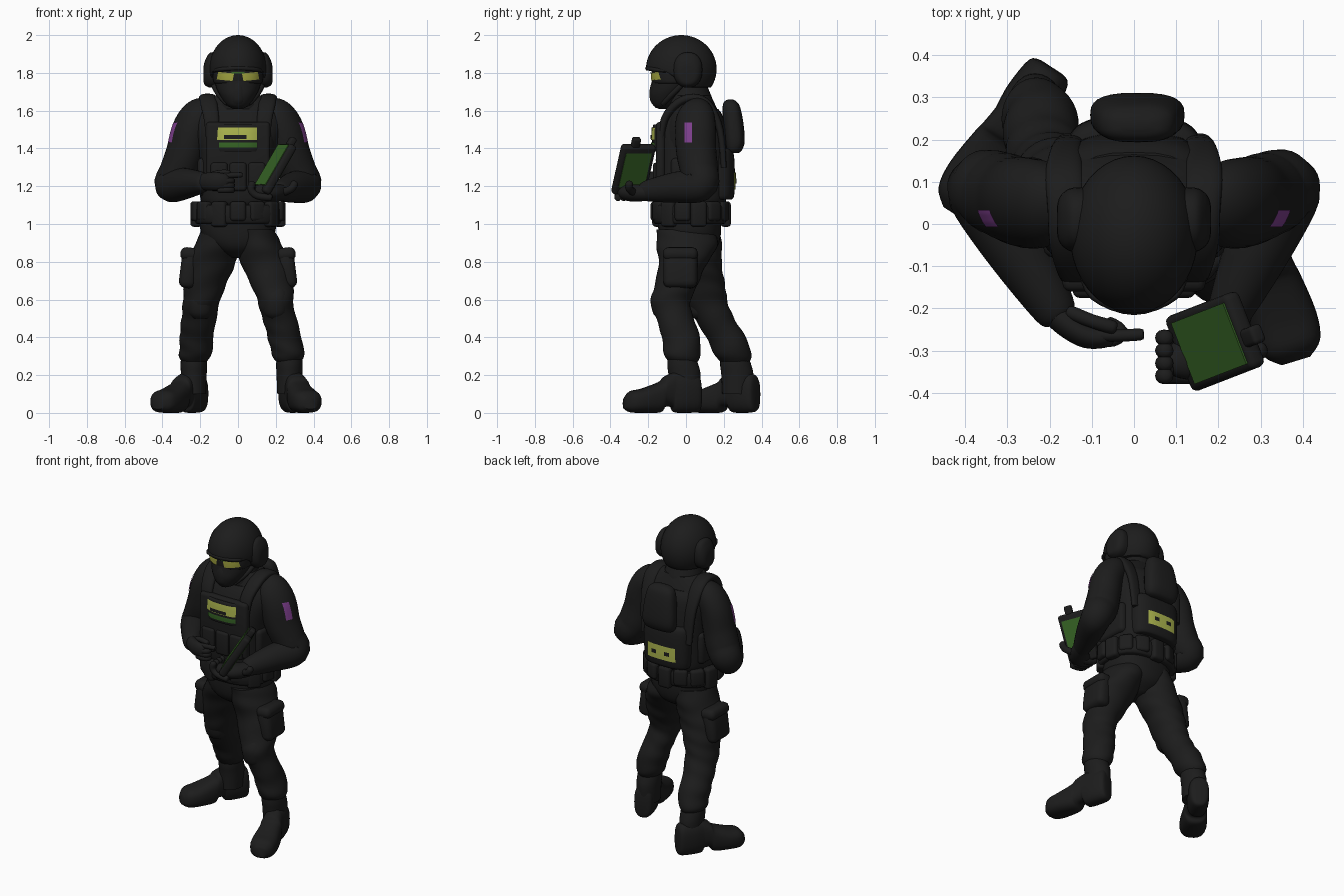
import bpy, bmesh, math
from mathutils import Vector, Matrix
from mathutils.bvhtree import BVHTree


def material(name, rgb):
    m = bpy.data.materials.new(name)
    m.diffuse_color = (*rgb, 1)
    return m


BLACK = material("charcoal", (0.0118, 0.0118, 0.0118))
YELLOW = material("yellow_green", (0.43, 0.48, 0.08))
OLIVE = material("olive_lens", (0.36, 0.37, 0.05))
GREEN = material("screen_green", (0.038, 0.13, 0.019))
PURPLE = material("purple", (0.21, 0.05, 0.27))
X, Z = Vector((1, 0, 0)), Vector((0, 0, 1))


def finish(name, bm, mat, angle=50):
    bmesh.ops.recalc_face_normals(bm, faces=bm.faces)
    me = bpy.data.meshes.new(name)
    bm.to_mesh(me)
    bm.free()
    me.materials.append(mat)
    ob = bpy.data.objects.new(name, me)
    bpy.context.collection.objects.link(ob)
    bpy.ops.object.select_all(action='DESELECT')
    ob.select_set(True)
    bpy.context.view_layer.objects.active = ob
    bpy.ops.object.shade_smooth_by_angle(angle=math.radians(angle))
    return ob


def loft(name, rings, axis=None, ref=X, n=2.0, steps=4, sides=28, mat=BLACK, mtx=None, fold=0):
    """Smooth tube through rings (x, y, z, half_u, half_v); fold adds cloth ripples."""
    R = [Vector(r) for r in rings]
    P = [R[0]] + R + [R[-1]]
    pts = []
    for i in range(1, len(P) - 2):
        p0, p1, p2, p3 = P[i - 1:i + 3]
        for k in range(steps):
            t = k / steps
            pts.append(0.5 * (2 * p1 + (p2 - p0) * t + (2 * p0 - 5 * p1 + 4 * p2 - p3) * t * t
                              + (3 * p1 - p0 - 3 * p2 + p3) * t ** 3))
    pts.append(R[-1])
    bm = bmesh.new()
    loops = []
    for i, p in enumerate(pts):
        a, b = pts[max(i - 1, 0)], pts[min(i + 1, len(pts) - 1)]
        t = Vector(axis) if axis else Vector((b[0] - a[0], b[1] - a[1], b[2] - a[2]))
        t.normalize()
        r = Vector(ref)
        u = (r - t * r.dot(t)).normalized()
        v = t.cross(u)
        ring = []
        for k in range(sides):
            w = math.tau * k / sides
            c, s = math.cos(w), math.sin(w)
            f = fold * math.sin(p[2] * 55 + 2.6 * math.sin(w + p[2] * 7))
            cu = math.copysign(abs(c) ** (2 / n), c) * max(p[3] + f, 0.002)
            cv = math.copysign(abs(s) ** (2 / n), s) * max(p[4] + f, 0.002)
            ring.append(bm.verts.new(Vector((p[0], p[1], p[2])) + u * cu + v * cv))
        loops.append(ring)
    for a, b in zip(loops, loops[1:]):
        for k in range(sides):
            j = (k + 1) % sides
            bm.faces.new((a[k], a[j], b[j], b[k]))
    bm.faces.new(loops[0])
    bm.faces.new(loops[-1])
    if mtx:
        bm.transform(mtx)
    return finish(name, bm, mat)


def tube(name, pts, r, ref=X):
    """Round-ended tube of even radius, for fingers."""
    a, b = Vector(pts[0]), Vector(pts[-1])
    d0, d1 = (a - Vector(pts[1])).normalized(), (b - Vector(pts[-2])).normalized()
    rings = [(*(a + d0 * r * 0.6), r * 0.4, r * 0.4)] + [(*p, r, r) for p in pts]
    rings.append((*(b + d1 * r * 0.6), r * 0.4, r * 0.4))
    return loft(name, rings, ref=ref, sides=12, steps=3)


def box(name, loc, size, rot=None, bevel=0.02, mat=BLACK):
    bm = bmesh.new()
    bmesh.ops.create_cube(bm, size=1)
    bm.transform(Matrix.Diagonal((*size, 1)))
    if bevel:
        bmesh.ops.bevel(bm, geom=bm.edges[:], offset=bevel, segments=3, profile=0.5, affect='EDGES')
    bm.transform(Matrix.Translation(loc) @ (rot.to_4x4() if rot else Matrix()))
    return finish(name, bm, mat, 35)


def decal(name, target, origin, u, v, direction, mat, n=10, lift=0.005):
    """Thin patch laid on a curved part by ray casting."""
    me = target.data
    tree = BVHTree.FromPolygons([w.co for w in me.vertices], [p.vertices for p in me.polygons])
    d, o, u, v = Vector(direction).normalized(), Vector(origin), Vector(u), Vector(v)
    bm = bmesh.new()
    grid = {}
    for i in range(n + 1):
        for j in range(n + 1):
            hit = tree.ray_cast(o + u * (i / n - 0.5) + v * (j / n - 0.5), d)[0]
            if hit:
                grid[i, j] = bm.verts.new(hit - d * lift)
    for i in range(n):
        for j in range(n):
            q = [(i, j), (i + 1, j), (i + 1, j + 1), (i, j + 1)]
            if all(k in grid for k in q):
                bm.faces.new([grid[k] for k in q])
    ob = finish(name, bm, mat)
    if ob.data.polygons and ob.data.polygons[0].normal.dot(d) > 0:
        ob.data.flip_normals()


# Torso and pelvis
loft("torso", [(0, 0.02, 0.82, 0.03, 0.07), (0, 0.02, 0.87, 0.13, 0.14), (0, 0.02, 0.95, 0.195, 0.165),
               (0, 0.02, 1.08, 0.2, 0.165), (0, 0.03, 1.25, 0.19, 0.16), (0, 0.03, 1.42, 0.22, 0.17),
               (0, 0.04, 1.54, 0.245, 0.15), (0, 0.04, 1.62, 0.2, 0.12), (0, 0.03, 1.68, 0.13, 0.1)], axis=Z, n=2.4)
loft("vest", [(0, 0.03, 1.1, 0.18, 0.17), (0, 0.03, 1.14, 0.2, 0.185), (0, 0.03, 1.3, 0.2, 0.19),
              (0, 0.03, 1.45, 0.205, 0.185), (0, 0.04, 1.56, 0.19, 0.16), (0, 0.04, 1.61, 0.16, 0.13)], axis=Z, n=2.8)
loft("collar", [(0, 0.03, 1.6, 0.15, 0.12), (0, 0.02, 1.66, 0.12, 0.12), (0, 0.015, 1.7, 0.108, 0.11),
                (0, 0.0, 1.76, 0.095, 0.1)], axis=Z)
for s in (-1, 1):
    loft("shoulder_strap", [(s * 0.13, -0.135, 1.4, 0.035, 0.015), (s * 0.14, -0.115, 1.55, 0.04, 0.02),
                            (s * 0.155, -0.045, 1.64, 0.045, 0.022), (s * 0.16, 0.04, 1.668, 0.045, 0.022),
                            (s * 0.165, 0.12, 1.63, 0.045, 0.022), (s * 0.16, 0.18, 1.5, 0.035, 0.018),
                            (s * 0.15, 0.2, 1.3, 0.03, 0.015)], n=2.6)
    box("vest_side_pouch", (s * 0.185, 0.03, 1.25), (0.06, 0.22, 0.2), bevel=0.025)

# Chest pouch with its curved label plates
box("chest_plate", (0, -0.135, 1.36), (0.34, 0.05, 0.36))
pouch = loft("chest_pouch", [(0, -0.1, 1.385, 0.11, 0.06), (0, -0.1, 1.395, 0.125, 0.078), (0, -0.1, 1.515, 0.125, 0.076),
                             (0, -0.1, 1.525, 0.11, 0.06)], axis=Z, n=3, sides=48)
decal("chest_label", pouch, (-0.005, -0.5, 1.478), (0.212, 0, 0), (0, 0, 0.066), (0, 1, 0), YELLOW)
decal("chest_label_panel", pouch, (-0.015, -0.5, 1.46), (0.12, 0, 0), (0, 0, 0.02), (0, 1, 0), BLACK, lift=0.009)
decal("chest_strip", pouch, (0, -0.5, 1.418), (0.2, 0, 0), (0, 0, 0.028), (0, 1, 0), GREEN)
for x in (-0.1, 0, 0.1):
    box("magazine_pouch", (x, -0.15, 1.25), (0.09, 0.05, 0.15), bevel=0.015)

# Back pack, lower back panel and label
loft("backpack", [(0.008, 0.255, 1.375, 0.07, 0.02), (0.008, 0.255, 1.39, 0.1, 0.04), (0.008, 0.258, 1.44, 0.112, 0.053),
                  (0.008, 0.25, 1.54, 0.105, 0.053), (0.008, 0.24, 1.62, 0.09, 0.046), (0.008, 0.235, 1.65, 0.065, 0.03),
                  (0.008, 0.235, 1.66, 0.03, 0.01)], axis=Z, n=2.8)
panel = loft("back_panel", [(0, 0.17, 1.13, 0.13, 0.06), (0, 0.17, 1.15, 0.155, 0.085), (0, 0.17, 1.3, 0.16, 0.088),
                            (0, 0.17, 1.38, 0.155, 0.08), (0, 0.17, 1.4, 0.13, 0.06)], axis=Z, n=2.8, sides=48)
decal("back_label", panel, (0, 1, 1.228), (0.2, 0, 0), (0, 0, 0.09), (0, -1, 0), YELLOW)
for x in (-0.045, 0.045):
    decal("back_label_panel", panel, (x, 1, 1.228), (0.035, 0, 0), (0, 0, 0.025), (0, -1, 0), BLACK, 3, 0.009)

# Belt with pouches all round
loft("belt", [(0, 0.02, 1.0, 0.215, 0.18), (0, 0.02, 1.015, 0.228, 0.195), (0, 0.02, 1.09, 0.228, 0.195),
              (0, 0.02, 1.1, 0.215, 0.185)], axis=Z, n=2.6, steps=2)
for k in range(14):
    a = math.tau * (k + 0.5) / 14
    big = 0.105 if k % 3 else 0.135
    box("belt_pouch", (0.226 * math.cos(a), 0.025 + 0.185 * math.sin(a), 1.12 - big / 2), (0.055, 0.085, big),
        Matrix.Rotation(a, 3, 'Z'), 0.018)

# Legs
loft("front_leg", [(0.09, 0.0, 0.97, 0.1, 0.155), (0.115, 0.005, 0.88, 0.122, 0.16), (0.15, -0.02, 0.78, 0.13, 0.125),
                   (0.182, -0.055, 0.67, 0.11, 0.113), (0.198, -0.08, 0.6, 0.096, 0.106), (0.21, -0.07, 0.53, 0.09, 0.1),
                   (0.235, -0.04, 0.45, 0.09, 0.1), (0.255, -0.022, 0.36, 0.088, 0.1), (0.267, -0.02, 0.3, 0.083, 0.094),
                   (0.27, -0.015, 0.265, 0.062, 0.07)], axis=Z, fold=0.0025, steps=6, sides=36)
loft("back_leg", [(-0.09, 0.03, 0.97, 0.1, 0.15), (-0.112, 0.045, 0.88, 0.122, 0.145), (-0.148, 0.065, 0.78, 0.13, 0.125),
                  (-0.177, 0.09, 0.67, 0.11, 0.118), (-0.195, 0.11, 0.58, 0.097, 0.112), (-0.207, 0.15, 0.5, 0.092, 0.105),
                  (-0.217, 0.2, 0.42, 0.09, 0.105), (-0.222, 0.235, 0.35, 0.088, 0.103), (-0.228, 0.25, 0.3, 0.083, 0.096),
                  (-0.23, 0.26, 0.265, 0.062, 0.07)], axis=Z, fold=0.0025, steps=6, sides=36)

# Thigh pockets, knee pads, boots
for side, s, y, heel, turn, ank in (("front", 1, -0.03, (0.262, 0.075, 0), 17, (0.272, -0.008)),
                                    ("back", -1, 0.065, (-0.195, 0.372, 0), -33, (-0.234, 0.272))):
    tilt = Matrix.Rotation(math.radians(-s * 7), 3, 'Y')
    box(side + "_thigh_pocket", (s * 0.26, y, 0.76), (0.09, 0.18, 0.2), tilt, 0.034)
    box(side + "_pocket_flap", (s * 0.255, y, 0.84), (0.1, 0.185, 0.07), tilt, 0.03)
    kx, ky = (0.2, -0.1) if s > 0 else (-0.2, 0.085)
    loft(side + "_knee_pad", [(kx, ky, 0.5, 0.04, 0.05), (kx, ky, 0.53, 0.065, 0.075), (kx, ky, 0.6, 0.072, 0.088),
                              (kx, ky + 0.01, 0.65, 0.065, 0.08), (kx, ky + 0.01, 0.68, 0.04, 0.06)], axis=Z, n=2.4)
    foot = [(0, 0.03, 0.03, 0.14), (-0.015, 0.055, 0.005, 0.2), (-0.09, 0.064, 0, 0.215), (-0.145, 0.06, 0.004, 0.215),
            (-0.16, 0.06, 0.03, 0.21), (-0.2, 0.065, 0.03, 0.19), (-0.225, 0.07, 0.002, 0.165), (-0.32, 0.08, 0, 0.13),
            (-0.385, 0.07, 0.003, 0.115), (-0.418, 0.035, 0.02, 0.08)]
    m = Matrix.Translation(heel) @ Matrix.Rotation(math.radians(turn), 4, 'Z')
    loft(side + "_boot", [(0, f, (b + t) / 2, w, (t - b) / 2) for f, w, b, t in foot], axis=(0, -1, 0), n=2.6, mtx=m)
    ax, ay = ank
    loft(side + "_boot_shaft", [(ax, ay, 0.1, 0.064, 0.08), (ax, ay, 0.2, 0.068, 0.085), (ax, ay - 0.008, 0.25, 0.07, 0.083),
                                (ax, ay - 0.015, 0.29, 0.068, 0.075)], axis=Z)

# Arms with shoulder patches
for side, s, wrist in (("right", 1, (0.225, -0.21, 1.175)), ("left", -1, (-0.19, -0.2, 1.22))):
    e = Vector((s * 0.35, 0.07, 1.21))
    mid = e.lerp(Vector(wrist), 0.5)
    arm = loft(side + "_arm", [(s * 0.14, 0.05, 1.62, 0.05, 0.06), (s * 0.2, 0.05, 1.58, 0.086, 0.1),
                               (s * 0.25, 0.05, 1.5, 0.095, 0.112), (s * 0.28, 0.055, 1.38, 0.098, 0.108),
                               (s * 0.315, 0.07, 1.28, 0.1, 0.1), (*e, 0.09, 0.094),
                               (*mid, 0.077, 0.08), (*wrist, 0.052, 0.055),
                               (*(Vector(wrist) + (Vector(wrist) - mid) * 0.2), 0.035, 0.035)],
               ref=(s * 0.85, -0.5, 0.3), steps=6, sides=32)
    decal("shoulder_patch", arm, (s * 0.7, 0.013, 1.484), (0, 0.04, 0), (0, 0, 0.105), (-s, 0, 0), PURPLE)

# Left hand, index finger pointing across
loft("left_hand", [(-0.2, -0.19, 1.22, 0.038, 0.042), (-0.16, -0.235, 1.225, 0.033, 0.047), (-0.11, -0.265, 1.225, 0.03, 0.048),
                   (-0.06, -0.265, 1.22, 0.025, 0.042), (-0.045, -0.26, 1.22, 0.01, 0.02)], ref=(-0.6, -0.8, 0))
tube("left_index_finger", [(-0.11, -0.262, 1.25), (-0.05, -0.265, 1.257), (0.015, -0.262, 1.26)], 0.014, Z)
for k in range(3):
    z = 1.228 - k * 0.024
    tube("left_finger", [(-0.1, -0.272, z), (-0.05, -0.275, z), (-0.03, -0.255, z), (-0.06, -0.235, z)], 0.016, Z)
tube("left_thumb", [(-0.15, -0.21, 1.255), (-0.1, -0.23, 1.27), (-0.05, -0.245, 1.27)], 0.016, Z)

# Tablet with screens on both faces
W, L = Vector((0.36, -0.93, 0)).normalized(), Vector((0.5, 0.17, 0.85)).normalized()
L = (L - W * L.dot(W)).normalized()
N = W.cross(L)
T = Matrix((W, L, N)).transposed()
C = Vector((0.192, -0.278, 1.29))
box("tablet", C, (0.19, 0.3, 0.046), T, 0.016)
box("tablet_screen", C + N * 0.0225 + L * 0.012, (0.155, 0.25, 0.008), T, 0, GREEN)
box("tablet_back", C - N * 0.0225 + L * 0.008, (0.145, 0.21, 0.008), T, 0, GREEN)
box("tablet_antenna", C + L * 0.16 + W * 0.02, (0.045, 0.07, 0.035), T, 0.01)

# Right hand holding the tablet from below
loft("right_hand", [(0.245, -0.18, 1.17, 0.045, 0.045), (0.215, -0.24, 1.165, 0.055, 0.045), (0.17, -0.295, 1.165, 0.06, 0.045),
                    (0.12, -0.32, 1.172, 0.052, 0.04), (0.085, -0.33, 1.18, 0.03, 0.025)], ref=(0.6, -0.8, 0))
for k in range(4):
    y = -0.36 + k * 0.03
    tube("right_finger", [(0.17, y, 1.14), (0.1, y, 1.15), (0.07, y, 1.18), (0.075, y, 1.215)], 0.019, (0, 1, 0))
tube("right_thumb", [(0.23, -0.27, 1.165), (0.28, -0.3, 1.185), (0.3, -0.3, 1.215)], 0.02, (0, 1, 0))

# Head: mask, goggles, helmet, ear cups
loft("face_mask", [(0, -0.115, 1.61, 0.025, 0.03), (0, -0.11, 1.63, 0.06, 0.065), (0, -0.095, 1.68, 0.095, 0.095),
                   (0, -0.07, 1.73, 0.118, 0.115), (0, -0.05, 1.79, 0.128, 0.125), (0, -0.04, 1.85, 0.125, 0.12)], axis=Z)
loft("mask_filter", [(0, -0.13, 1.615, 0.03, 0.03), (0, -0.14, 1.65, 0.045, 0.048), (0, -0.145, 1.7, 0.05, 0.048),
                     (0, -0.145, 1.74, 0.035, 0.04), (0, -0.14, 1.77, 0.018, 0.03)], axis=Z)
goggles = loft("goggles", [(0, -0.06, 1.742, 0.118, 0.11), (0, -0.06, 1.755, 0.13, 0.12), (0, -0.06, 1.81, 0.132, 0.122),
                           (0, -0.06, 1.825, 0.12, 0.115)], axis=Z, n=2.2, sides=48)
for s in (-1, 1):
    decal("goggle_lens", goggles, (s * 0.067, -0.5, 1.781), (0.084, 0, s * 0.008), (-s * 0.008, 0, 0.04), (0, 1, 0), OLIVE)
decal("goggle_bridge", goggles, (0, -0.5, 1.802), (0.07, 0, 0), (0, 0, 0.008), (0, 1, 0), GREEN)

bm = bmesh.new()
bmesh.ops.create_uvsphere(bm, u_segments=40, v_segments=28, radius=1)
for v in bm.verts:
    v.co = Vector((v.co.x * 0.152, v.co.y * 0.187 - 0.025, v.co.z * 0.18 + 1.82))
    k = min(max((v.co.y + 0.13) / 0.16, 0), 1)
    v.co.z = max(v.co.z, 1.812 - 0.09 * k * k * (3 - 2 * k))
finish("helmet", bm, BLACK)
loft("helmet_brim", [(-0.125, -0.105, 1.81, 0.008, 0.008), (-0.095, -0.17, 1.818, 0.011, 0.011), (0, -0.204, 1.825, 0.012, 0.012),
                     (0.095, -0.17, 1.818, 0.011, 0.011), (0.125, -0.105, 1.81, 0.008, 0.008)], ref=Z, sides=12)
for s in (-1, 1):
    loft("ear_cup", [(s * 0.1, 0.01, 1.815, 0.075, 0.09), (s * 0.145, 0.01, 1.815, 0.076, 0.093),
                     (s * 0.168, 0.01, 1.805, 0.064, 0.075), (s * 0.18, 0.01, 1.795, 0.045, 0.052),
                     (s * 0.183, 0.01, 1.79, 0.02, 0.025)], axis=(s, 0, 0), ref=(0, 1, 0), n=2.3)
    tube("chin_strap", [(s * 0.13, -0.02, 1.74), (s * 0.105, -0.07, 1.69), (s * 0.06, -0.12, 1.64)], 0.014, Z)
